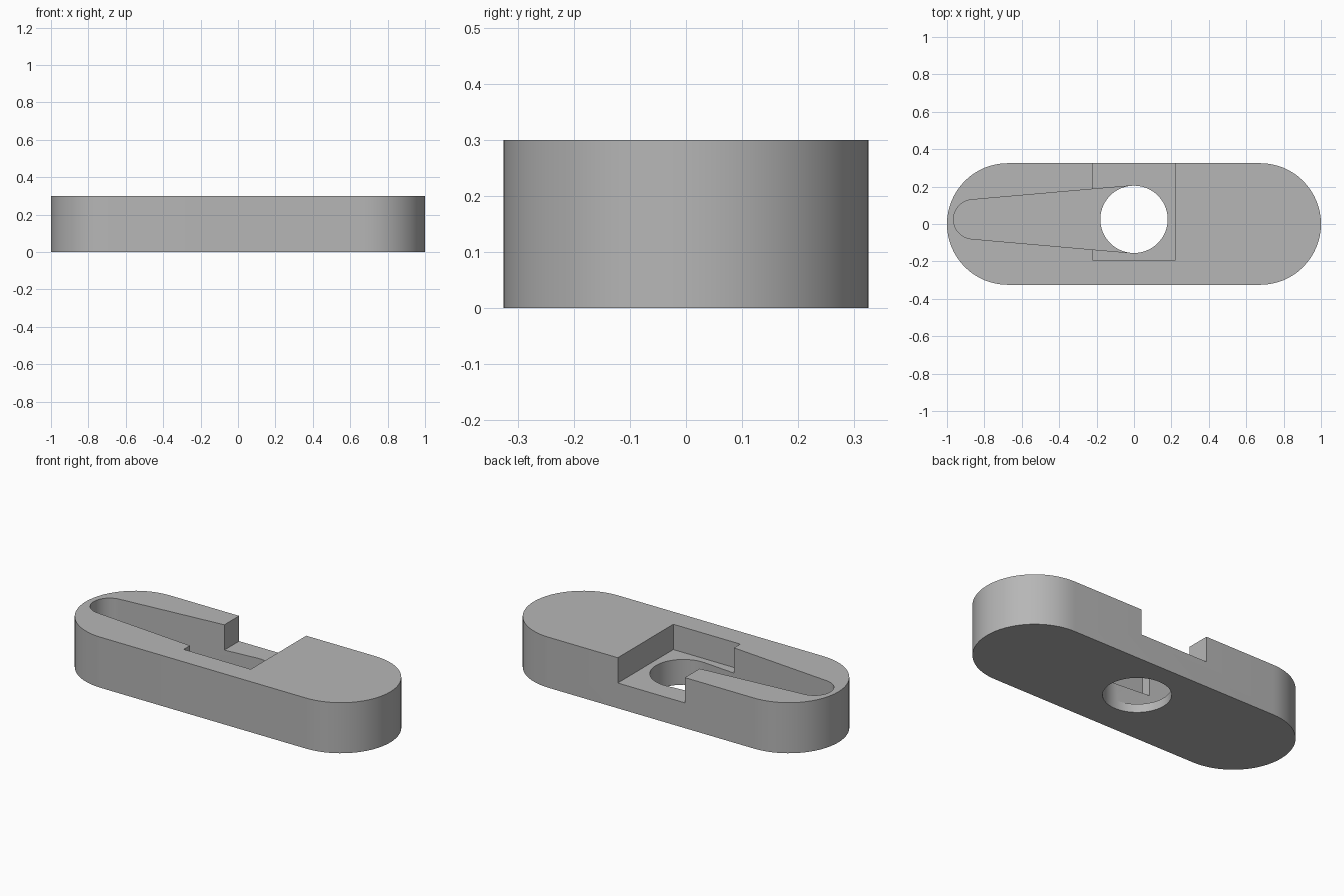
import bpy, bmesh
from math import cos, sin, radians

cube = bpy.data.objects.get("Cube")
if cube:
    bpy.data.objects.remove(cube, do_unlink=True)

grey = bpy.data.materials.new("plain grey")
grey.use_nodes = True
colour = (0.47, 0.47, 0.47, 1)
grey.diffuse_color = colour
grey.node_tree.nodes["Principled BSDF"].inputs["Base Color"].default_value = colour


def arc(cx, cy, r, start, end, steps):
    """Points along an arc, angles in degrees."""
    angles = [radians(start + (end - start) * i / steps) for i in range(steps + 1)]
    return [(cx + r * cos(a), cy + r * sin(a)) for a in angles]


def prism(name, outline, z0, z1):
    """Extrude a flat outline (counter-clockwise) from z0 to z1."""
    bm = bmesh.new()
    base = bm.faces.new([bm.verts.new((x, y, z0)) for x, y in outline])
    top = bmesh.ops.extrude_face_region(bm, geom=[base], use_keep_orig=True)
    verts = [g for g in top["geom"] if isinstance(g, bmesh.types.BMVert)]
    bmesh.ops.translate(bm, verts=verts, vec=(0, 0, z1 - z0))
    bmesh.ops.recalc_face_normals(bm, faces=bm.faces)
    mesh = bpy.data.meshes.new(name)
    bm.to_mesh(mesh)
    bm.free()
    mesh.materials.append(grey)
    obj = bpy.data.objects.new(name, mesh)
    bpy.context.collection.objects.link(obj)
    return obj


# Body with fully rounded ends
END_R, HEIGHT = 0.325, 0.3
END_X = 1 - END_R
body = prism("body", arc(END_X, 0, END_R, -90, 90, 32)
             + arc(-END_X, 0, END_R, 90, 270, 32), 0, HEIGHT)

# Through hole, tapered slot tangent to it, and pocket open at the back
HOLE_Y, HOLE_R, TIP_X, TIP_R = 0.025, 0.18, -0.86, 0.105
hole = prism("hole_cutter", arc(0, HOLE_Y, HOLE_R, 0, 355, 71), -0.1, 0.5)
slot = prism("slot_cutter", [(0, HOLE_Y)]
             + arc(0, HOLE_Y, HOLE_R, 95, 95, 1)[:1]
             + arc(TIP_X, HOLE_Y, TIP_R, 95, 265, 34)
             + arc(0, HOLE_Y, HOLE_R, 265, 265, 1)[:1], 0.05, 0.5)
pocket = prism("pocket_cutter", [(-0.22, -0.195), (0.22, -0.195),
                                 (0.22, 0.5), (-0.22, 0.5)], 0.15, 0.5)

bpy.ops.object.select_all(action="DESELECT")
bpy.context.view_layer.objects.active = body
body.select_set(True)
for cutter in (pocket, slot, hole):
    cutter.hide_render = True
    mod = body.modifiers.new(cutter.name, "BOOLEAN")
    mod.operation = "DIFFERENCE"
    mod.solver = "EXACT"
    mod.object = cutter
    bpy.ops.object.modifier_apply(modifier=mod.name)
    bpy.data.objects.remove(cutter, do_unlink=True)

bpy.ops.object.shade_smooth_by_angle(angle=radians(30))
